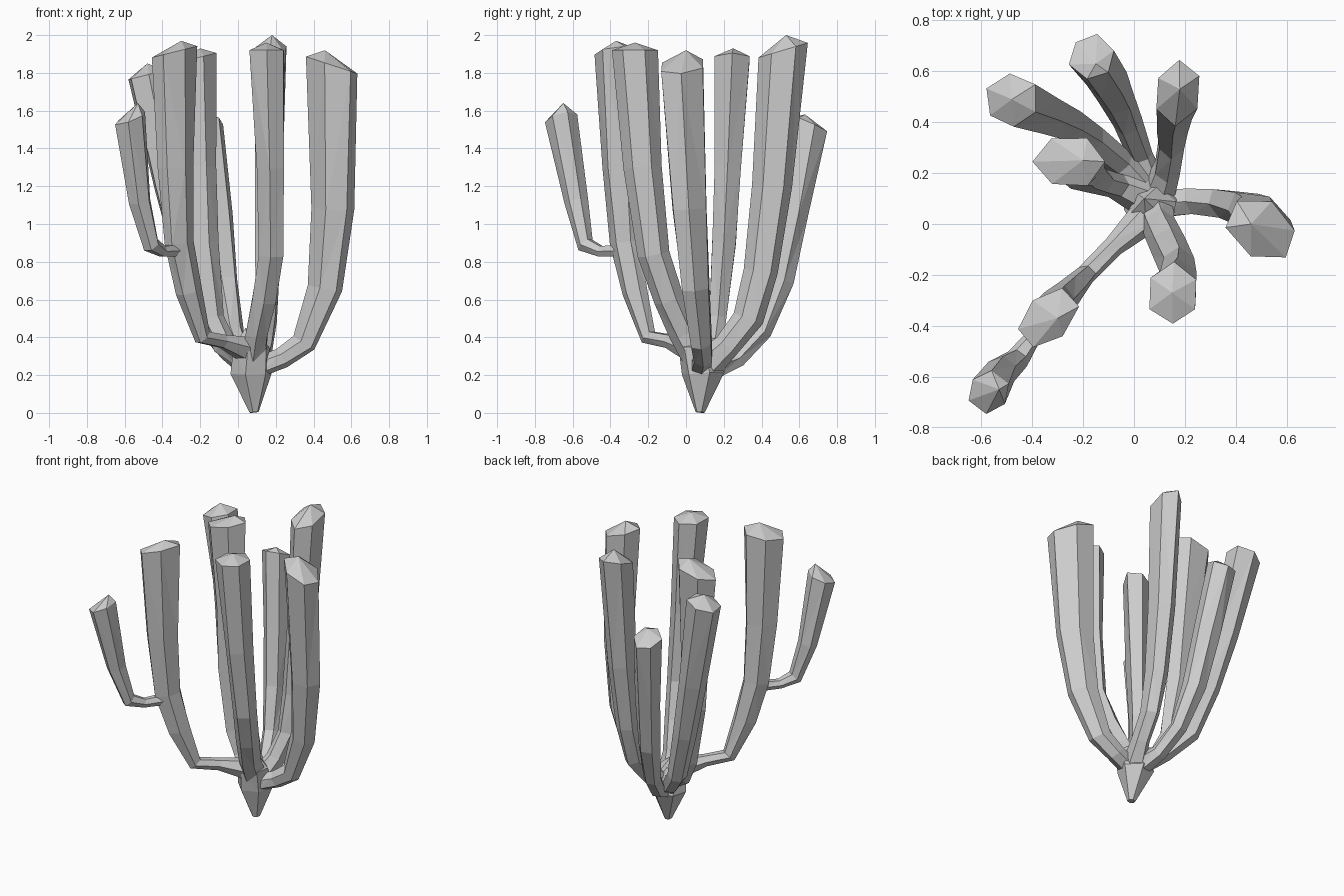
import bpy
import bmesh
import math
import random
from mathutils import Vector

random.seed(4)
SIDES = 6
UP = Vector((0, 0, 1))

cube = bpy.data.objects.get("Cube")
if cube:
    bpy.data.objects.remove(cube, do_unlink=True)

# One plain grey for the whole plant
GREY = (0.6, 0.6, 0.6, 1.0)
grey = bpy.data.materials.new("plain grey")
grey.use_nodes = True
grey.diffuse_color = GREY
grey.node_tree.nodes["Principled BSDF"].inputs["Base Color"].default_value = GREY


def ring(bm, center, normal, radius, turn, widen, tilt):
    """Irregular polygon around a path point, stretched along the widen direction."""
    rotation = UP.rotation_difference(normal)
    stretch = Vector((*widen, 0))
    verts = []
    for i in range(SIDES):
        angle = turn + math.tau * i / SIDES
        reach = radius * random.uniform(0.97, 1.1)
        offset = rotation @ Vector((math.cos(angle), math.sin(angle), 0)) * reach
        offset += stretch * offset.dot(stretch)
        offset.z += tilt[0] * offset.x + tilt[1] * offset.y
        verts.append(bm.verts.new(center + offset))
    return verts


def stem(name, path, tip, turn=0.0, widen=(0, 0), tilt=(0, 0)):
    """Faceted tube through (x, y, z, radius) points, closed by a low pointed crown."""
    points = [Vector(p[:3]) for p in path]
    last = len(points) - 1
    bm = bmesh.new()
    rings = []
    for i, point in enumerate(points):
        if i == last:
            normal = UP
        else:
            before = (point - points[i - 1]).normalized() if i else Vector()
            normal = (before + (points[i + 1] - point).normalized()).normalized()
        slope = tilt if i == last else (0, 0)
        rings.append(ring(bm, point, normal, path[i][3], turn, widen, slope))
    for low, high in zip(rings, rings[1:]):
        for i in range(SIDES):
            j = (i + 1) % SIDES
            bm.faces.new((low[i], low[j], high[j], high[i]))
    bm.faces.new(reversed(rings[0]))
    crown = bm.verts.new(tip)
    for i in range(SIDES):
        bm.faces.new((rings[-1][i], rings[-1][(i + 1) % SIDES], crown))
    bmesh.ops.triangulate(bm, faces=bm.faces[:])
    bmesh.ops.recalc_face_normals(bm, faces=bm.faces[:])
    mesh = bpy.data.meshes.new(name)
    bm.to_mesh(mesh)
    bm.free()
    mesh.materials.append(grey)
    obj = bpy.data.objects.new(name, mesh)
    bpy.context.collection.objects.link(obj)
    return obj


# Pointed root where every arm meets
stem("root", [(.085, .075, .003, .025), (.065, .09, .21, .11),
              (.075, .06, .35, .095)], (.04, .1, .45), 0.3)

# Arm on the left side
stem("left_arm", [(.1, .08, .24, .05), (.23, .09, .29, .05), (.35, .08, .37, .055),
                  (.46, .05, .66, .07), (.5, .02, 1.08, .09),
                  (.5, -.02, 1.84, .11)], (.46, 0, 1.92), 0.1, (.5, -.33), (-.33, 0))

# Upright arm at the front
stem("front_arm", [(.08, .07, .28, .07), (.1, -.01, .42, .065), (.14, -.09, .6, .07),
                   (.175, -.17, .84, .07), (.17, -.23, 1.3, .08),
                   (.155, -.275, 1.92, .1)], (.15, -.27, 1.96), 0.5, (0, .4))

# Front right arm and the small shoot on its outer side
stem("front_right_arm", [(.05, .03, .34, .07), (-.08, -.09, .38, .04),
                         (-.19, -.2, .4, .04), (-.26, -.27, .64, .055),
                         (-.31, -.32, .9, .062), (-.33, -.35, 1.3, .075),
                         (-.34, -.37, 1.91, .093)], (-.3, -.37, 1.97), 0.2, (.47, .47), (.25, 0))
stem("side_shoot", [(-.32, -.34, .86, .035), (-.4, -.45, .855, .03),
                    (-.46, -.53, .89, .045), (-.52, -.58, 1.12, .06),
                    (-.57, -.66, 1.56, .08)], (-.53, -.65, 1.64), 0.4, (0, 0), (.35, .2))

# Arms at the back
stem("back_left_arm", [(.09, .1, .25, .07), (.13, .22, .36, .055), (.15, .33, .5, .058),
                       (.155, .4, .75, .065), (.16, .46, 1.2, .075),
                       (.17, .515, 1.92, .092)], (.18, .53, 2), 0.5, (.1, .6), (0, .3))
stem("back_arm", [(.07, .11, .23, .07), (.025, .27, .29, .05), (-.025, .4, .43, .055),
                  (-.07, .5, .7, .07), (-.11, .57, 1.05, .08),
                  (-.165, .655, 1.53, .088)], (-.15, .63, 1.58), 0.3, (0, 0), (.1, -.45))
stem("back_right_arm", [(.07, .1, .25, .07), (-.05, .24, .33, .055), (-.17, .34, .47, .06),
                        (-.27, .4, .8, .07), (-.36, .44, 1.2, .085),
                        (-.48, .485, 1.79, .105)], (-.48, .49, 1.85), 0.6, (0, 0), (.25, 0))

# Arm on the right side
stem("right_arm", [(.05, .1, .3, .07), (-.07, .15, .36, .05), (-.14, .17, .5, .05),
                   (-.2, .2, .9, .068), (-.22, .22, 1.3, .075),
                   (-.255, .245, 1.87, .1)], (-.2, .25, 1.93), 0.0, (.58, 0), (.25, 0))
